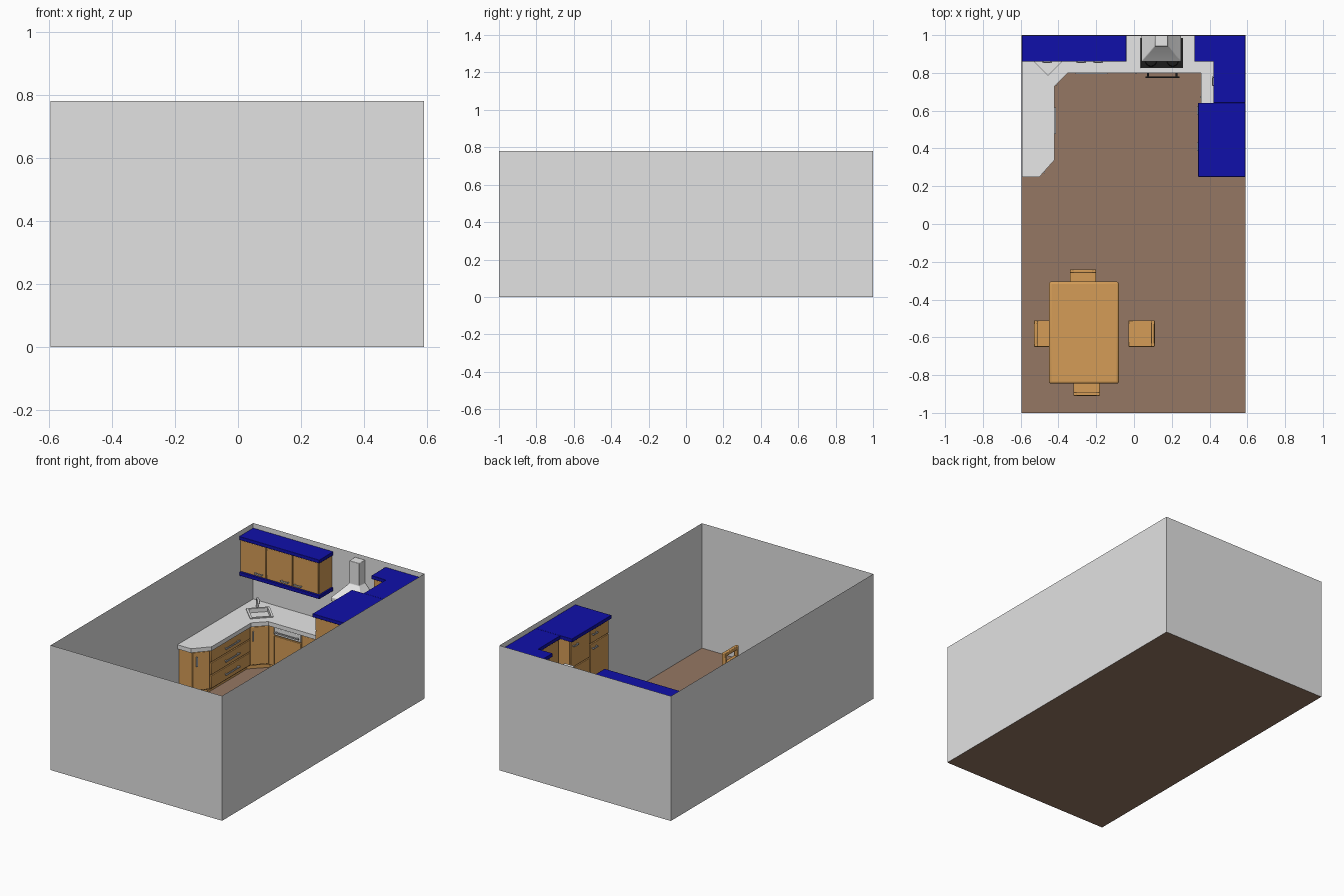
import bpy, bmesh, math
from mathutils import Vector, Matrix

if "Cube" in bpy.data.objects:
    bpy.data.objects.remove(bpy.data.objects["Cube"])


def mat(name, r, g, b):
    m = bpy.data.materials.new(name)
    m.diffuse_color = (r, g, b, 1)
    m.use_nodes = True
    m.node_tree.nodes["Principled BSDF"].inputs["Base Color"].default_value = m.diffuse_color
    return m


WALL = mat("wall grey", .76, .76, .76)
FLOOR = mat("floor brown", .30, .185, .125)
WOOD = mat("wood", .66, .335, .095)
BLUE = mat("blue trim", .005, .005, .40)
STONE = mat("worktop light grey", .80, .80, .80)
STEEL = mat("steel", .55, .55, .56)
BLACK = mat("black", .012, .012, .012)


def finish(name, bm, m, bevel=0.0, segs=2):
    bmesh.ops.recalc_face_normals(bm, faces=bm.faces)
    me = bpy.data.meshes.new(name)
    bm.to_mesh(me)
    bm.free()
    me.materials.append(m)
    ob = bpy.data.objects.new(name, me)
    bpy.context.collection.objects.link(ob)
    if bevel:
        mod = ob.modifiers.new("bevel", "BEVEL")
        mod.width, mod.segments = bevel, segs
        bpy.ops.object.select_all(action='DESELECT')
        ob.select_set(True)
        bpy.context.view_layer.objects.active = ob
        bpy.ops.object.shade_smooth_by_angle(angle=math.radians(40))
    return ob


def add_prism(bm, pts, z0, z1):
    lo = [bm.verts.new((x, y, z0)) for x, y in pts]
    hi = [bm.verts.new((x, y, z1)) for x, y in pts]
    bm.faces.new(lo[::-1])
    bm.faces.new(hi)
    n = len(pts)
    for i in range(n):
        j = (i + 1) % n
        bm.faces.new((lo[i], lo[j], hi[j], hi[i]))


def prism(name, pts, z0, z1, m, bevel=0.0):
    bm = bmesh.new()
    add_prism(bm, pts, z0, z1)
    return finish(name, bm, m, bevel)


def rect(x0, x1, y0, y1):
    return [(x0, y0), (x1, y0), (x1, y1), (x0, y1)]


def boxes(name, dims, m, bevel=0.0, segs=2):
    bm = bmesh.new()
    for x0, x1, y0, y1, z0, z1 in dims:
        add_prism(bm, rect(x0, x1, y0, y1), z0, z1)
    return finish(name, bm, m, bevel, segs)


def along(p, q, a, b, o0, o1):
    """Footprint along p->q from distance a to b, offset outwards (right-hand side)."""
    p, q = Vector(p), Vector(q)
    d = (q - p).normalized()
    n = Vector((d.y, -d.x))
    return [p + d * a + n * o0, p + d * b + n * o0, p + d * b + n * o1, p + d * a + n * o1]


def panel(name, p, q, z0, z1, m=WOOD, thick=.009):
    length = (Vector(q) - Vector(p)).length
    return prism(name, along(p, q, .003, length - .003, -.001, thick), z0 + .003, z1 - .003, m, .002)


def handle(name, p, q, mid, z, length=.07, vertical=False):
    bm = bmesh.new()
    h = length / 2
    if vertical:
        add_prism(bm, along(p, q, mid - .004, mid + .004, .018, .024), z - h, z + h)
        for s in (-1, 1):
            add_prism(bm, along(p, q, mid - .003, mid + .003, .007, .02), z + s * h * .85 - .003, z + s * h * .85 + .003)
    else:
        add_prism(bm, along(p, q, mid - h, mid + h, .018, .024), z - .004, z + .004)
        for s in (-1, 1):
            c = mid + s * h * .85
            add_prism(bm, along(p, q, c - .003, c + .003, .007, .02), z - .003, z + .003)
    return finish(name, bm, STEEL)


# Room shell: floor and four single-sheet walls
X0, X1, H = -.595, .59, .78
bm = bmesh.new()
bm.faces.new([bm.verts.new((x, y, 0)) for x, y in rect(X0, X1, -1, 1)])
finish("floor", bm, FLOOR)
bm = bmesh.new()
c = rect(X0, X1, -1, 1)
lo = [bm.verts.new((x, y, 0)) for x, y in c]
hi = [bm.verts.new((x, y, H)) for x, y in c]
for i in range(4):
    bm.faces.new((lo[i], lo[i - 1], hi[i - 1], hi[i]))
finish("walls", bm, WALL)

# Worktop, base cabinets and plinth share one stepped footprint
L, R, B = X0 + .001, X1 - .001, .999


def footprint(i):
    return [(L, .25 + i), (-.50 - i * .4, .25 + i), (-.42 - i, .34 + i * .4), (-.42 - i, .73 + i * .4),
            (-.35 - i * .4, .80 + i), (.355 + i, .80 + i), (.355 + i, .64), (R, .64), (R, B), (L, B)]


top = prism("worktop", footprint(0), .28, .306, STONE)
prism("base_cabinets", footprint(.018), .03, .28, WOOD)
prism("plinth", footprint(.04), .001, .03, WOOD)

# Base fronts
f = footprint(.018)
panel("end_corner_door", f[1], f[2], .035, .278)
handle("end_corner_handle", f[1], f[2], .025, .22, .06, True)
for k, (z0, z1) in enumerate([(.035, .12), (.12, .20), (.20, .278)]):
    panel(f"drawer_{k}", f[2], f[3], z0, z1)
    handle(f"drawer_handle_{k}", f[2], f[3], .20, (z0 + z1) / 2, .14)
panel("sink_corner_door", f[3], f[4], .035, .278)
handle("sink_corner_handle", f[3], f[4], .02, .22, .06, True)
yf = f[4][1]
panel("dishwasher_door", (-.32, yf), (-.13, yf), .035, .225)
panel("dishwasher_control", (-.32, yf), (-.13, yf), .225, .278, STONE)
handle("dishwasher_handle", (-.32, yf), (-.13, yf), .095, .25, .17)
panel("narrow_door", (-.13, yf), (.035, yf), .035, .278)
handle("narrow_handle", (-.13, yf), (.035, yf), .14, .22, .06, True)
panel("right_door", (.265, yf), (.365, yf), .035, .278)
panel("side_door", (f[5][0], .80), (f[5][0], .645), .035, .278)
handle("side_handle", (f[5][0], .80), (f[5][0], .645), .13, .22, .06, True)

# Oven and hob
panel("oven_front", (.035, yf), (.265, yf), .035, .278, STEEL, .012)
panel("oven_glass", (.055, yf), (.245, yf), .06, .20, BLACK, .018)
boxes("oven_handle", [(.06, .24, .772, .780, .212, .22), (.07, .08, .778, .81, .213, .219),
                      (.22, .23, .778, .81, .213, .219)], BLACK)
boxes("hob", [(.035, .26, .825, .985, .305, .312)], BLACK, .002)
bm = bmesh.new()
for x in (.09, .205):
    for y in (.865, .945):
        bmesh.ops.create_cone(bm, cap_ends=True, segments=24, radius1=.032, radius2=.028, depth=.008,
                              matrix=Matrix.Translation((x, y, .315)))
finish("burners", bm, BLACK)

# Extractor hood: rim, tapered canopy and chimney
bm = bmesh.new()
rings = [[bm.verts.new((x, y, z)) for x, y in rect(x0, x1, y0, B)] for x0, x1, y0, z in
         [(.04, .25, .86, .515), (.04, .25, .86, .54), (.065, .225, .89, .565), (.11, .18, .94, .615), (.11, .18, .94, .757)]]
for a, b in zip(rings, rings[1:]):
    for i in range(4):
        bm.faces.new((a[i - 1], a[i], b[i], b[i - 1]))
bm.faces.new(rings[0])
bm.faces.new(rings[-1])
finish("extractor_hood", bm, STONE, .003)

# Diagonal corner sink and tap
sc, turn = Vector((-.455, .865)), Matrix.Rotation(math.radians(45), 2)


def diamond(h):
    return [sc + turn @ Vector(p) for p in rect(-h, h, -h, h)]


cut = prism("sink_cutter", diamond(.055), .286, .33, STEEL)
cut.hide_render = cut.hide_viewport = True
rim = prism("sink_rim", diamond(.068), .3055, .311, STONE)
for ob in (top, rim):
    mod = ob.modifiers.new("sink hole", "BOOLEAN")
    mod.operation, mod.object = 'DIFFERENCE', cut
cu = bpy.data.curves.new("tap", "CURVE")
cu.dimensions, cu.bevel_depth, cu.use_fill_caps = '3D', .007, True
sp = cu.splines.new('POLY')
path = [(0, .306), (0, .345), (.008, .362), (.025, .368), (.045, .362), (.052, .348)]
sp.points.add(len(path) - 1)
for pt, (r, z) in zip(sp.points, path):
    pt.co = (-.515 + r * .71, .925 - r * .71, z, 1)
cu.materials.append(STEEL)
bpy.context.collection.objects.link(bpy.data.objects.new("tap", cu))

# Wall cabinets with blue trim above and below
ZB, ZT, T = .505, .75, .022
left = rect(L, -.04, .86, B)
right = [(.32, .86), (.42, .86), (.42, .641), (R, .641), (R, B), (.32, B)]
for nm, fp, ins in (("left", left, rect(L, -.05, .876, B)),
                    ("right", right, [(.33, .876), (.436, .876), (.436, .641), (R, .641), (R, B), (.33, B)])):
    prism(f"{nm}_wall_cabinet", ins, ZB + T, ZT - T, WOOD)
    prism(f"{nm}_top_trim", fp, ZT - T, ZT, BLUE, .002)
    prism(f"{nm}_bottom_trim", fp, ZB, ZB + T, BLUE, .002)
w = (-.05 - L) / 3
for k, hx in enumerate((-.46, -.28, -.19)):
    p, q = (L + k * w, .876), (L + (k + 1) * w, .876)
    panel(f"wall_door_{k}", p, q, ZB + T, ZT - T)
    handle(f"wall_handle_{k}", p, q, hx - p[0], ZB + T + .022, .05)
panel("right_wall_door", (.33, .876), (.43, .876), ZB + T, ZT - T)
panel("right_side_door", (.436, .865), (.436, .645), ZB + T, ZT - T)
handle("right_side_handle", (.436, .865), (.436, .645), .11, ZB + T + .022, .05)

# Tall cupboards with two columns of doors
boxes("tall_cabinet", [(.358, R, .26, .64, .03, ZT - T), (.38, R, .27, .64, .001, .03)], WOOD)
boxes("tall_top_trim", [(.34, R, .25, .641, ZT - T, ZT)], BLUE, .002)
for k, (y0, y1, zs) in enumerate([(.64, .45, (.035, .30, .56, .727)), (.45, .262, (.035, .36, .64, .727))]):
    p, q = (.358, y0), (.358, y1)
    for j in range(3):
        panel(f"tall_door_{k}_{j}", p, q, zs[j], zs[j + 1])
        handle(f"tall_handle_{k}_{j}", p, q, .04, zs[j + 1] - .03, .045)

# Dining table
boxes("table_top", [(-.45, -.08, -.845, -.305, .225, .25)], WOOD, .012, 3)
legs = [(x, x + .03, y, y + .03, .001, .226) for x in (-.425, -.135) for y in (-.82, -.36)]
aprons = [(-.41, -.12, y, y + .012, .195, .226) for y in (-.811, -.351)]
aprons += [(x, x + .012, -.80, -.35, .195, .226) for x in (-.416, -.126)]
boxes("table_frame", legs + aprons, WOOD, .003)

# Four chairs, modelled with the back on +x and turned into place
parts = [(-.07, .07, -.07, .07, .142, .16)]
parts += [(-.065, -.047, s - .009, s + .009, .001, .143) for s in (-.058, .058)]
parts += [(.05, .07, s - .01, s + .01, .001, .285) for s in (-.06, .06)]
parts += [(.051, .069, -.055, .055, z, z + .025) for z in (.26, .20)]
parts += [(-.06, .06, s - .004, s + .004, .06, .072) for s in (-.058, .058)]
for name, x, y, ang in (("right", .04, -.58, 0), ("left", -.46, -.58, 180),
                        ("back", -.27, -.31, 90), ("front", -.25, -.84, 270)):
    ob = boxes(f"{name}_chair", parts, WOOD, .004)
    ob.location = (x, y, 0)
    ob.rotation_euler.z = math.radians(ang)
